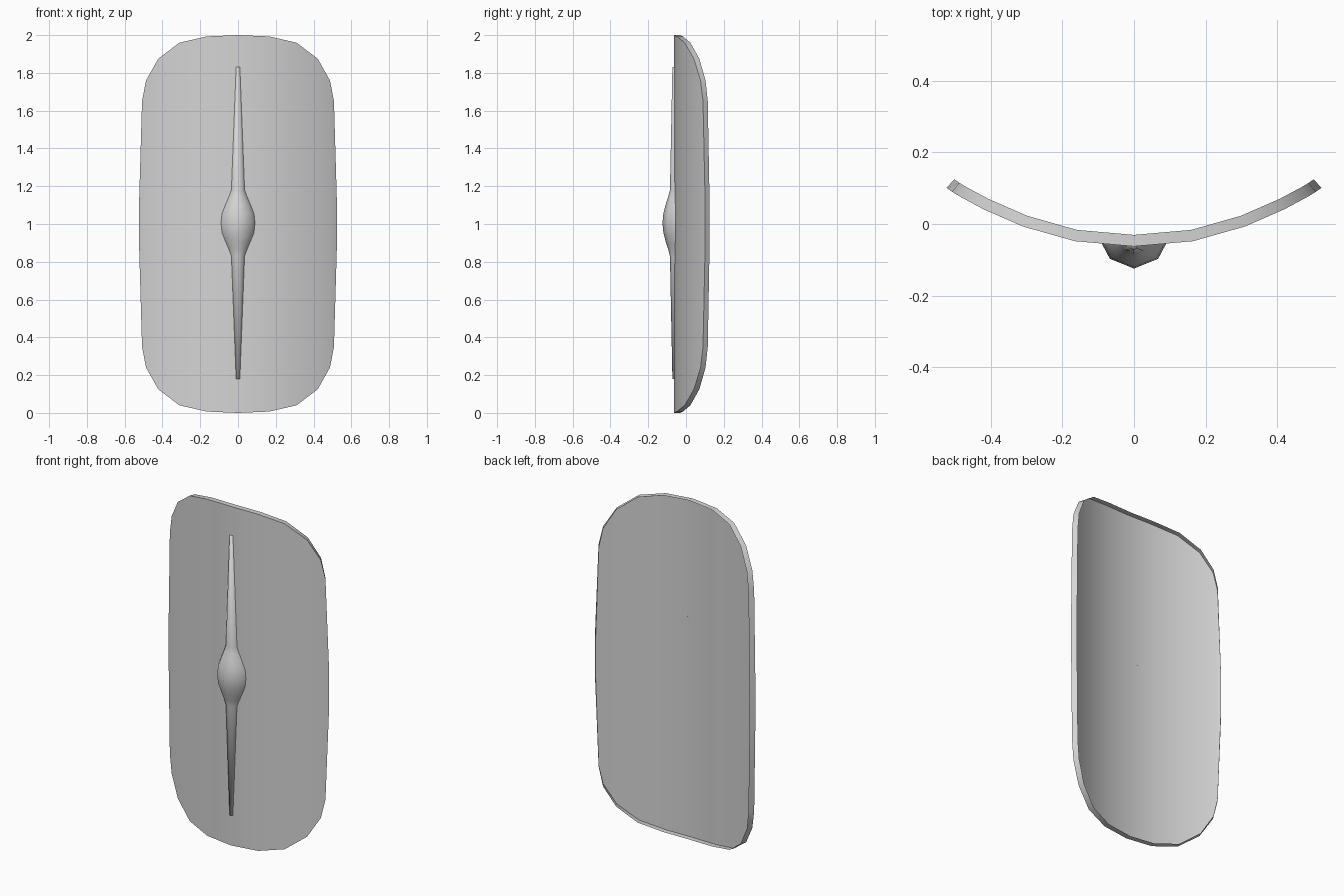
import bpy
import bmesh
import math

cube = bpy.data.objects.get("Cube")
if cube:
    bpy.data.objects.remove(cube, do_unlink=True)

# Single plain grey
GREY = (0.66, 0.66, 0.66, 1.0)
grey = bpy.data.materials.new("light_grey")
grey.diffuse_color = GREY
grey.use_nodes = True
grey.node_tree.nodes["Principled BSDF"].inputs["Base Color"].default_value = GREY


def finish(name, bm, smooth_angle):
    mesh = bpy.data.meshes.new(name)
    bm.to_mesh(mesh)
    bm.free()
    mesh.materials.append(grey)
    obj = bpy.data.objects.new(name, mesh)
    bpy.context.collection.objects.link(obj)
    bpy.ops.object.select_all(action='DESELECT')
    obj.select_set(True)
    bpy.context.view_layer.objects.active = obj
    bpy.ops.object.shade_smooth_by_angle(angle=math.radians(smooth_angle))


# Curved front sheet: columns of (x, y, half height, lean of the rim)
RIM = 0.032
half = [(0, -0.0625, 1.0, 0), (0.165, -0.048, 0.993, 9), (0.31, -0.007, 0.96, 20),
        (0.422, 0.042, 0.875, 27), (0.487, 0.077, 0.76, 34),
        (0.508, 0.09, 0.65, 38), (0.5235, 0.101, 0.12, 42)]
columns = [(-x, y, h, -a) for x, y, h, a in reversed(half[1:])] + half
bm = bmesh.new()
edges = {-1: [], 1: []}
for x, y, h, lean in columns:
    a = math.radians(lean)
    for side, pairs in edges.items():
        z = 1 + side * h
        front = bm.verts.new((x, y, z))
        back = bm.verts.new((x - RIM * math.sin(a), y + RIM * math.cos(a), z))
        pairs.append((front, back))
low, high = edges[-1], edges[1]
for i in range(len(columns) - 1):
    bm.faces.new((low[i][0], low[i + 1][0], high[i + 1][0], high[i][0]))

# Rim turned back around the outline, leaving the rear open
outline = low + high[::-1]
for i, (front, back) in enumerate(outline):
    next_front, next_back = outline[(i + 1) % len(outline)]
    bm.faces.new((next_front, front, back, next_back))
finish("shield_plate", bm, 35)

# Spine with central boss: rows of (height offset, half width, front y)
rows = [(0, 0.09, -0.1245), (0.05, 0.085, -0.12), (0.1, 0.065, -0.107),
        (0.14, 0.048, -0.094), (0.175, 0.035, -0.085), (0.825, 0.01, -0.072)]
rows = [(-z, w, y) for z, w, y in reversed(rows[1:])] + rows
section = [(-1, 0), (-0.75, 0.61), (0, 1), (0.75, 0.61), (1, 0)]
bm = bmesh.new()
rings = []
for z, w, front_y in rows:
    base_y = -0.0625 + 0.088 * w
    rings.append([bm.verts.new((u * w, base_y + v * (front_y - base_y), 1.005 + z))
                  for u, v in section])
for a, b in zip(rings, rings[1:]):
    for i in range(len(section) - 1):
        bm.faces.new((a[i], a[i + 1], b[i + 1], b[i]))
bm.faces.new(rings[0][::-1])
bm.faces.new(rings[-1])
finish("spine_and_boss", bm, 120)
